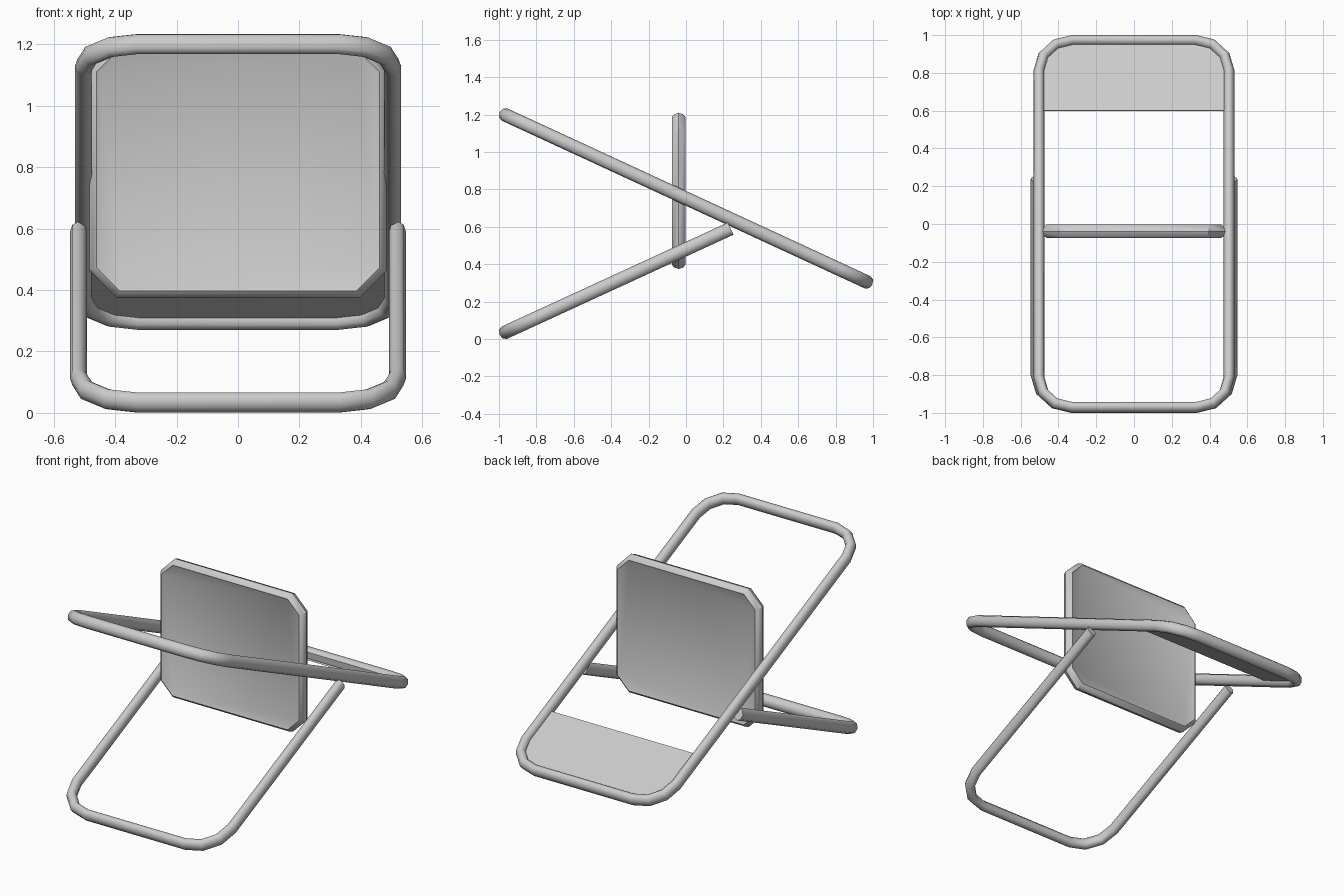
import bpy, bmesh
from math import sin, cos, pi, radians
from mathutils import Vector

if "Cube" in bpy.data.objects:
    bpy.data.objects.remove(bpy.data.objects["Cube"])

grey = bpy.data.materials.new("light_grey")
grey.use_nodes = True
grey.diffuse_color = (0.6, 0.6, 0.6, 1)
grey.node_tree.nodes["Principled BSDF"].inputs["Base Color"].default_value = (0.6, 0.6, 0.6, 1)

TUBE_A, TUBE_B, SIDES = 0.028, 0.036, 8


def finish(name, bm, location, tilt, angle=60):
    bmesh.ops.recalc_face_normals(bm, faces=bm.faces)
    mesh = bpy.data.meshes.new(name)
    bm.to_mesh(mesh)
    bm.free()
    mesh.materials.append(grey)
    obj = bpy.data.objects.new(name, mesh)
    obj.location = location
    obj.rotation_euler.x = radians(tilt)
    bpy.context.collection.objects.link(obj)
    bpy.ops.object.select_all(action='DESELECT')
    obj.select_set(True)
    bpy.context.view_layer.objects.active = obj
    bpy.ops.object.shade_smooth_by_angle(angle=radians(angle))
    return obj


def corner(cx, cy, r, start, steps=3):
    """Points of a quarter turn, anticlockwise from the start angle."""
    return [Vector((cx + r * cos(start + pi / 2 * i / steps),
                    cy + r * sin(start + pi / 2 * i / steps))) for i in range(steps + 1)]


def bridge(bm, a, b):
    for i in range(len(a)):
        j = (i + 1) % len(a)
        bm.faces.new((a[i], a[j], b[j], b[i]))


def tube(name, path, closed, location, tilt):
    """Sweep a flattened octagon along a flat path with mitred joints."""
    bm = bmesh.new()
    rings, n = [], len(path)
    for i, p in enumerate(path):
        before = (p - path[i - 1]).normalized() if closed or i else None
        after = (path[(i + 1) % n] - p).normalized() if closed or i < n - 1 else before
        before = before or after
        tangent = (before + after).normalized()
        side = Vector((tangent.y, -tangent.x)) / tangent.dot(after)
        ring = []
        for k in range(SIDES):
            t = 2 * pi * k / SIDES
            q = p + side * TUBE_A * cos(t)
            ring.append(bm.verts.new((q.x, q.y, TUBE_B * sin(t))))
        rings.append(ring)
    for i in range(n if closed else n - 1):
        bridge(bm, rings[i], rings[(i + 1) % n])
    if not closed:
        bm.faces.new(rings[0])
        bm.faces.new(rings[-1])
    finish(name, bm, location, tilt)


# Long closed frame loop
W, L, R = 0.503, 1.07, 0.175
FRAME_POS, FRAME_TILT = (0, 0, 0.752), -24.8
top_end = corner(W - R, L - R, R, 0) + corner(R - W, L - R, R, pi / 2)
low_end = [-p for p in top_end]
tube("main_frame", top_end + low_end, True, FRAME_POS, FRAME_TILT)

# Thin backrest sheet filling one end of the frame
bm = bmesh.new()
outline = [Vector((W, 0.66))] + top_end + [Vector((-W, 0.66))]
sheet = [[bm.verts.new((p.x, p.y, z)) for p in outline] for z in (-0.005, 0.005)]
bridge(bm, *sheet)
for ring in sheet:
    bm.faces.new(ring)
finish("backrest_sheet", bm, FRAME_POS, FRAME_TILT, 30)

# U-shaped leg, open at its upper ends
W, R, END = 0.519, 0.19, 1.36
path = ([Vector((-W, END))] + corner(R - W, TUBE_A + R, R, pi)
        + corner(W - R, TUBE_A + R, R, 1.5 * pi) + [Vector((W, END))])
tube("leg_loop", path, False, (0, -0.997, 0.022), 24.7)

# Upright seat panel with cut corners, a rounded rim and a shallow recess
bm = bmesh.new()
HX, HZ, CUT = 0.484, 0.418, 0.09


def seat_ring(inset, depth):
    x, z, c = HX - inset, HZ - inset, CUT - inset * 0.586
    pts = [(x, z - c), (x - c, z), (c - x, z), (-x, z - c)]
    pts += [(-px, -pz) for px, pz in pts]
    return [bm.verts.new((px, pz, depth)) for px, pz in pts]


half = [(0.032, 0.031), (0.023, 0.036), (0.009, 0.025)]
profile = half + [(0, 0)] + [(i, -d) for i, d in reversed(half)]
rings = [seat_ring(i, d) for i, d in profile]
for a, b in zip(rings, rings[1:]):
    bridge(bm, a, b)
bm.faces.new(rings[0])
bm.faces.new(rings[-1])
finish("seat_panel", bm, (0, -0.039, 0.792), 90, 38)
